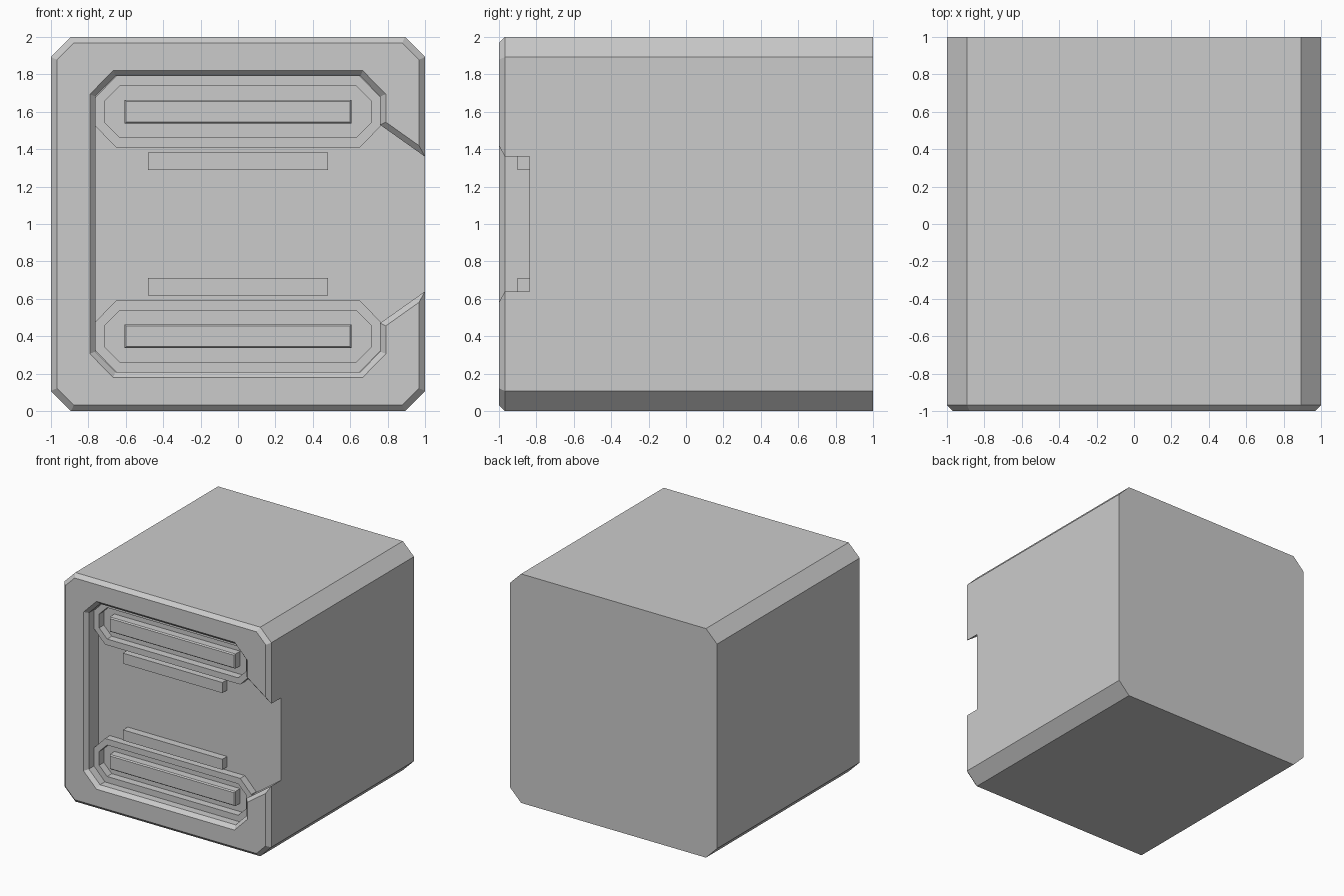
import bpy, bmesh

if "Cube" in bpy.data.objects:
    bpy.data.objects.remove(bpy.data.objects["Cube"])


def loft(name, sections, caps=True):
    """Skin a list of (y, [(x, z), ...]) cross-sections into one mesh."""
    bm = bmesh.new()
    rings = [[bm.verts.new((x, y, z)) for x, z in pts] for y, pts in sections]
    pairs = list(zip(rings, rings[1:]))
    if caps:
        bm.faces.new(rings[0])
        bm.faces.new(rings[-1])
    else:
        pairs.append((rings[-1], rings[0]))
    for a, b in pairs:
        for i in range(len(a)):
            j = (i + 1) % len(a)
            bm.faces.new((a[i], a[j], b[j], b[i]))
    bmesh.ops.recalc_face_normals(bm, faces=bm.faces)
    mesh = bpy.data.meshes.new(name)
    bm.to_mesh(mesh)
    bm.free()
    obj = bpy.data.objects.new(name, mesh)
    bpy.context.collection.objects.link(obj)
    return obj


def octagon(hx, hz, cx, cz, zc):
    """Rectangle with cut corners, centred on x = 0 and z = zc."""
    q = [(hx, hz - cz), (hx - cx, hz)]
    top = q + [(-x, z) for x, z in reversed(q)]
    return [(x, zc + z) for x, z in top] + [(x, zc - z) for x, z in
                                            [(-a, b) for a, b in q] + q[::-1]]


def rect(hx, hz, zc):
    return [(-hx, zc - hz), (hx, zc - hz), (hx, zc + hz), (-hx, zc + hz)]


def recess(top):
    """Mirror the upper half of the recess outline about z = 1."""
    return top + [(x, 2 - z) for x, z in reversed(top)]


FLOOR, STEP, BACK = -0.837, -0.902, -0.80

# Cut-corner body with a bevelled front edge
body = loft("body", [(-1.0, octagon(0.968, 0.968, 0.09, 0.09, 1)),
                     (-0.968, octagon(1, 1, 0.107, 0.107, 1)),
                     (1.0, octagon(1, 1, 0.107, 0.107, 1))])

# Recess with flared rim, open to the right side
inner = [(-0.763, 1.682), (-0.655, 1.79), (0.655, 1.79), (0.76, 1.682),
         (0.76, 1.53), (1.2, 1.218)]
rim = [(-0.792, 1.694), (-0.667, 1.82), (0.667, 1.82), (0.79, 1.694),
       (0.79, 1.545), (1.2, 1.254)]
flare = [(2 * a - c, 2 * b - d) for (a, b), (c, d) in zip(rim, inner)]
flare[-1] = (1.2, 1.29)
cutter = loft("recess_cutter", [(-1.032, recess(flare)),
                                (-0.968, recess(inner)),
                                (FLOOR, recess(inner))])
cutter.hide_render = True
mod = body.modifiers.new("recess", 'BOOLEAN')
mod.operation, mod.solver, mod.object = 'DIFFERENCE', 'EXACT', cutter
bpy.context.view_layer.objects.active = body
bpy.ops.object.modifier_apply(modifier=mod.name)
bpy.data.objects.remove(cutter)

# Raised frames, inner bars and ledges, mirrored above and below the middle
for label, s in (("upper", 1), ("lower", -1)):
    zc = 1 + s * 0.6
    outer = octagon(0.761, 0.19, 0.108, 0.112, zc)
    hole = octagon(0.71, 0.137, 0.077, 0.077, zc)
    loft(label + "_frame", [(BACK, outer), (STEP, outer),
                            (STEP, hole), (BACK, hole)], caps=False)
    loft(label + "_bar", [(BACK, rect(0.607, 0.064, zc)),
                          (STEP, rect(0.607, 0.064, zc)),
                          (STEP - 0.01, rect(0.598, 0.055, zc))])
    ledge = rect(0.48, 0.046, 1 + s * 0.335)
    loft(label + "_ledge", [(BACK, ledge), (STEP, ledge)])
